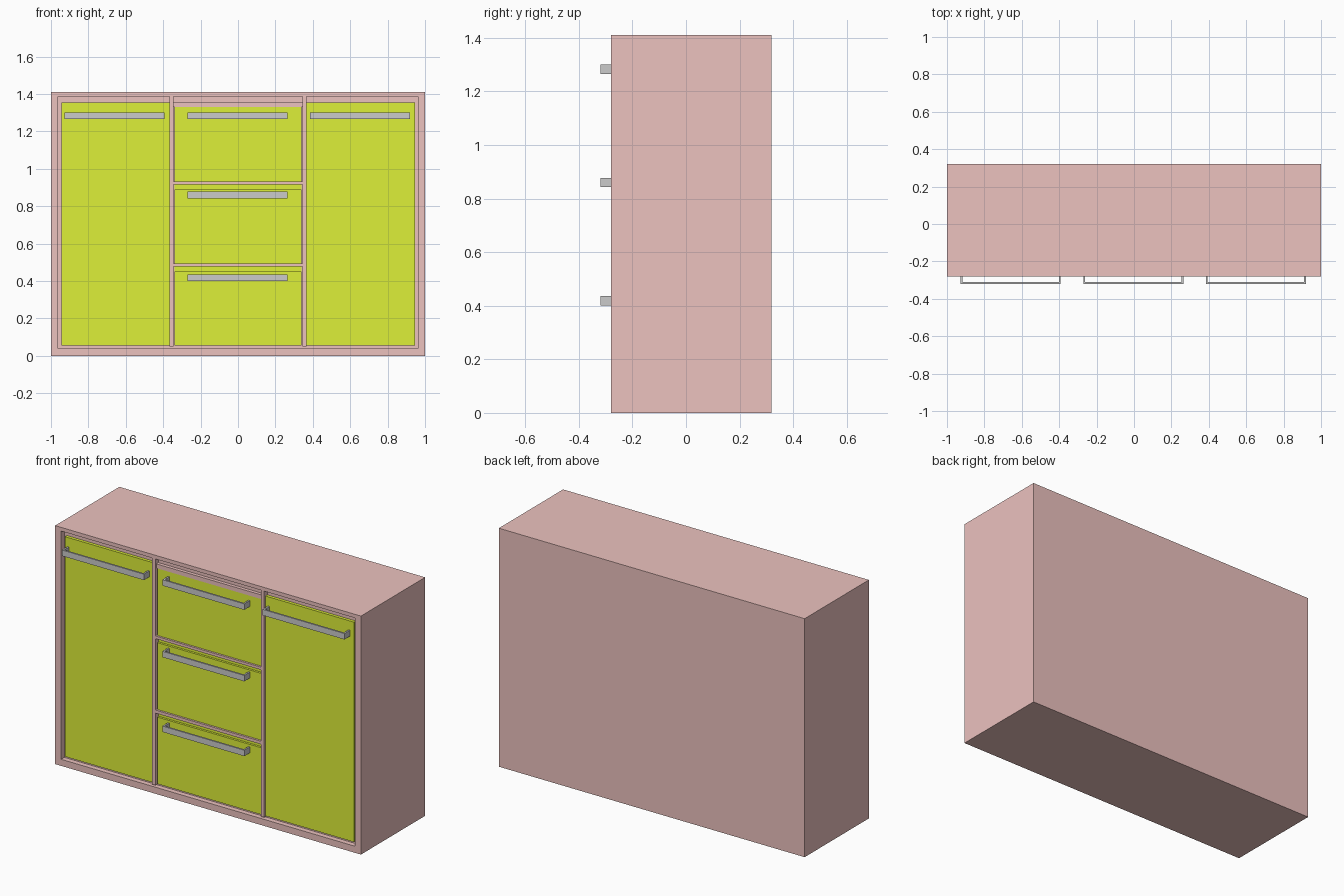
import bpy, bmesh

if "Cube" in bpy.data.objects:
    bpy.data.objects.remove(bpy.data.objects["Cube"])

FRONT, BACK = -0.28, 0.32


def material(name, rgb):
    m = bpy.data.materials.new(name)
    m.diffuse_color = (*rgb, 1)
    m.use_nodes = True
    m.node_tree.nodes["Principled BSDF"].inputs["Base Color"].default_value = m.diffuse_color
    return m


PINK = material("pink_paint", (0.84, 0.54, 0.52))
GREEN = material("green_paint", (0.73, 0.87, 0.04))


def finish(bm, name, mat=None):
    bmesh.ops.recalc_face_normals(bm, faces=bm.faces)
    me = bpy.data.meshes.new(name)
    bm.to_mesh(me)
    bm.free()
    ob = bpy.data.objects.new(name, me)
    bpy.context.collection.objects.link(ob)
    if mat:
        me.materials.append(mat)
    return ob


def add_box(bm, x0, x1, y0, y1, z0, z1):
    for v in bmesh.ops.create_cube(bm, size=1)["verts"]:
        v.co = ((x0 + x1) / 2 + v.co.x * (x1 - x0),
                (y0 + y1) / 2 + v.co.y * (y1 - y0),
                (z0 + z1) / 2 + v.co.z * (z1 - z0))


def box(name, mat, *dims):
    bm = bmesh.new()
    add_box(bm, *dims)
    return finish(bm, name, mat)


# Carcass: one box whose front is inset into a frame and pushed in
bm = bmesh.new()
add_box(bm, -1, 1, FRONT, BACK, 0, 1.41)
bm.normal_update()
front = min(bm.faces, key=lambda f: f.calc_center_median().y)
bmesh.ops.inset_region(bm, faces=[front], thickness=0.055)
for v in front.verts:
    if v.co.z > 0.7:
        v.co.z = 1.388
moved = bmesh.ops.extrude_face_region(bm, geom=[front])["geom"]
for g in moved:
    if isinstance(g, bmesh.types.BMVert):
        g.co.y = -0.25
if front.is_valid:
    bmesh.ops.delete(bm, geom=[front], context='FACES_ONLY')
finish(bm, "carcass", PINK)

# Upright dividers and rails between drawers
for side, s in (("left", -1), ("right", 1)):
    xs = sorted((s * 0.345, s * 0.367))
    box(side + "_divider", PINK, *xs, FRONT, -0.245, 0.05, 1.392)
for i, (z0, z1) in enumerate(((0.477, 0.495), (0.917, 0.933))):
    box(f"drawer_rail_{i + 1}", PINK, -0.35, 0.35, FRONT, -0.245, z0, z1)
box("top_rail", PINK, -0.35, 0.35, -0.27, -0.245, 1.33, 1.355)


# U-shaped pull handle
def handle(name, cx, z):
    h, t = 0.268, 0.01
    bm = bmesh.new()
    outline = [(-h, -0.26), (-h, -0.32), (h, -0.32), (h, -0.26),
               (h - t, -0.26), (h - t, -0.31), (-h + t, -0.31), (-h + t, -0.26)]
    face = bm.faces.new([bm.verts.new((cx + x, y, z - 0.0175)) for x, y in outline])
    up = bmesh.ops.extrude_face_region(bm, geom=[face])["geom"]
    bmesh.ops.translate(bm, vec=(0, 0, 0.035),
                        verts=[g for g in up if isinstance(g, bmesh.types.BMVert)])
    finish(bm, name)


# Doors
for side, x0, x1, hx in (("left", -0.945, -0.367, -0.66), ("right", 0.367, 0.945, 0.652)):
    box(side + "_door", GREEN, x0, x1, -0.268, -0.245, 0.055, 1.355)
    handle(side + "_door_handle", hx, 1.283)

# Drawers, the lower two with a stepped-back top lip
for i, (z0, z1, lip, hz) in enumerate(((0.055, 0.45, 0.477, 0.418),
                                       (0.495, 0.89, 0.917, 0.86),
                                       (0.933, 1.33, None, 1.283))):
    box(f"drawer_front_{i + 1}", GREEN, -0.34, 0.34, -0.268, -0.245, z0, z1)
    if lip:
        box(f"drawer_lip_{i + 1}", GREEN, -0.34, 0.34, -0.255, -0.245, z1, lip)
    handle(f"drawer_handle_{i + 1}", -0.003, hz)
